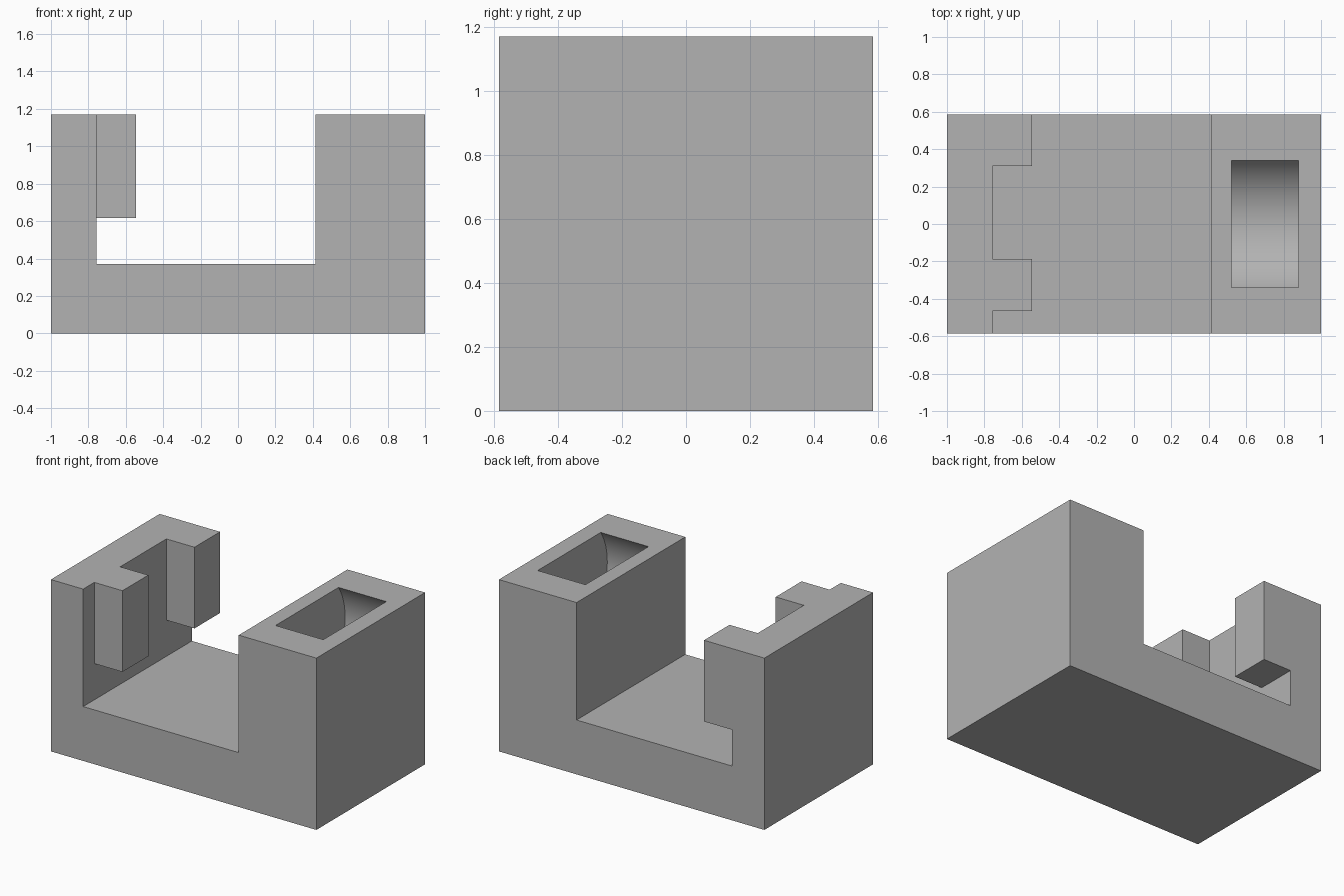
import bpy
import bmesh
from mathutils import Matrix

cube = bpy.data.objects.get("Cube")
if cube:
    bpy.data.objects.remove(cube, do_unlink=True)

grey = bpy.data.materials.new("plain grey")
grey.use_nodes = True
grey.diffuse_color = (0.45, 0.45, 0.45, 1)
grey.node_tree.nodes["Principled BSDF"].inputs["Base Color"].default_value = grey.diffuse_color

HALF_Y, TOP = 0.585, 1.17


def add_object(name, bm):
    bmesh.ops.recalc_face_normals(bm, faces=bm.faces)
    mesh = bpy.data.meshes.new(name)
    bm.to_mesh(mesh)
    bm.free()
    mesh.materials.append(grey)
    obj = bpy.data.objects.new(name, mesh)
    bpy.context.collection.objects.link(obj)
    return obj


def box(name, x, y, z):
    bm = bmesh.new()
    bmesh.ops.create_cube(bm, size=1)
    for v in bm.verts:
        v.co = [r[0] if c < 0 else r[1] for c, r in zip(v.co, (x, y, z))]
    return add_object(name, bm)


def boolean(target, other, operation):
    mod = target.modifiers.new(other.name, "BOOLEAN")
    mod.object, mod.operation, mod.solver = other, operation, "EXACT"
    bpy.context.view_layer.objects.active = target
    bpy.ops.object.modifier_apply(modifier=mod.name)
    bpy.data.objects.remove(other, do_unlink=True)


# Channel body: thin wall, floor and thick block in one profile
profile = [(-1, 0), (1, 0), (1, TOP), (0.415, TOP), (0.415, 0.37),
           (-0.757, 0.37), (-0.757, TOP), (-1, TOP)]
bm = bmesh.new()
face = bm.faces.new([bm.verts.new((x, -HALF_Y, z)) for x, z in profile])
side = bmesh.ops.extrude_face_region(bm, geom=[face])["geom"]
bmesh.ops.translate(bm, vec=(0, 2 * HALF_Y, 0),
                    verts=[g for g in side if isinstance(g, bmesh.types.BMVert)])
body = add_object("body", bm)

# Two hanging tabs on the thin wall
for name, y in (("front_tab", (-0.465, -0.187)), ("back_tab", (0.31, HALF_Y))):
    boolean(body, box(name, (-0.85, -0.545), y, (0.617, TOP)), "UNION")

# Round pocket lying along x, open through the top of the thick block
bm = bmesh.new()
bmesh.ops.create_cone(bm, cap_ends=True, segments=64, radius1=0.41, radius2=0.41,
                      depth=0.36, matrix=Matrix.Translation((0.70, 0, 0.94))
                      @ Matrix.Rotation(1.5707963, 4, "Y"))
boolean(body, add_object("pocket_cutter", bm), "DIFFERENCE")

# Smooth the pocket, keep all the corners crisp
bpy.ops.object.select_all(action="DESELECT")
body.select_set(True)
bpy.context.view_layer.objects.active = body
bpy.ops.object.shade_smooth_by_angle(angle=0.5)
